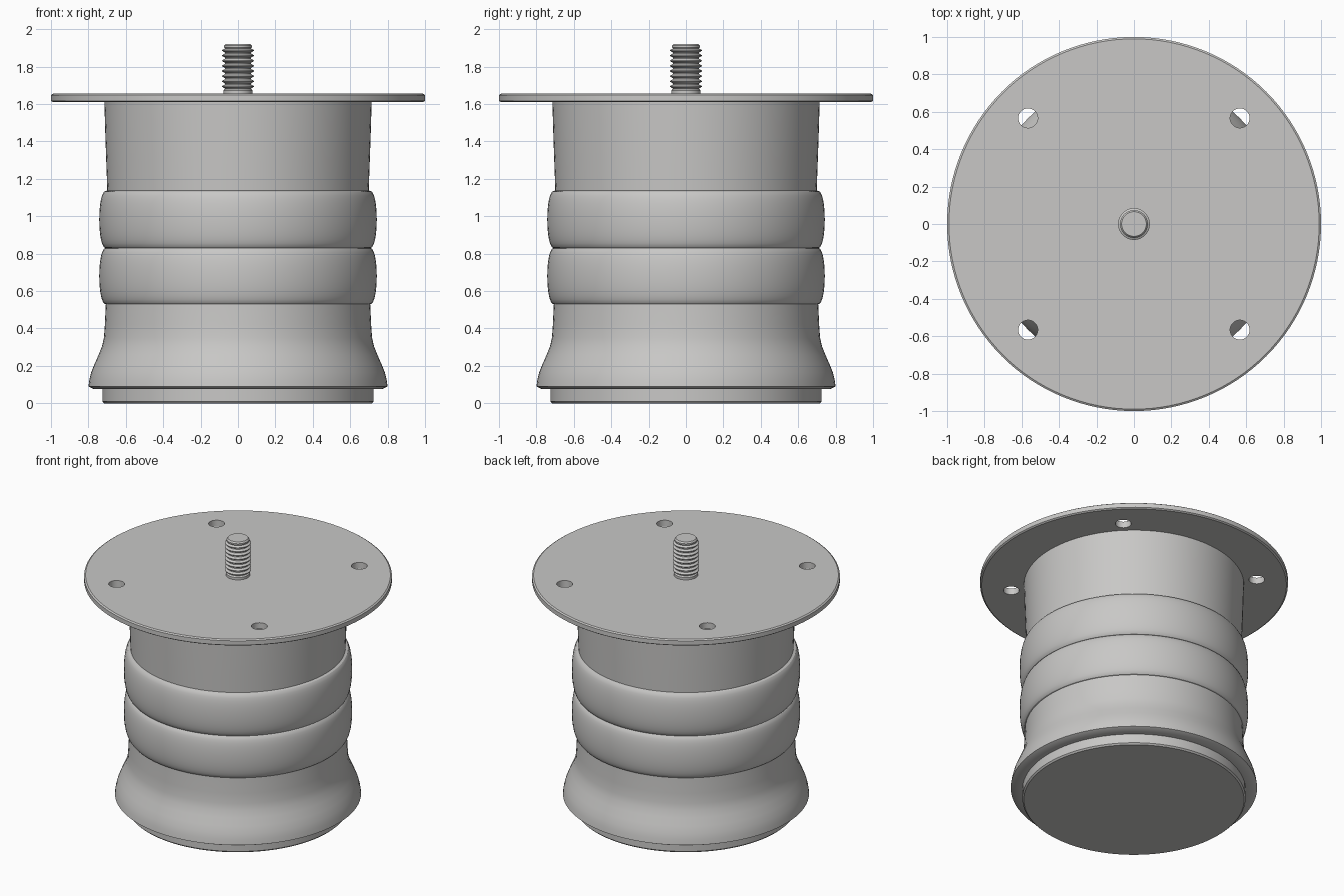
import bpy, bmesh, math
from mathutils import Vector

if "Cube" in bpy.data.objects:
    bpy.data.objects.remove(bpy.data.objects["Cube"], do_unlink=True)

grey = bpy.data.materials.new("light_grey")
grey.use_nodes = True
COLOUR = (0.58, 0.575, 0.565, 1)
grey.diffuse_color = COLOUR
grey.node_tree.nodes["Principled BSDF"].inputs["Base Color"].default_value = COLOUR


def lathe(name, profile, sides):
    """Solid of revolution from (radius, z) pairs listed bottom to top, capped at both ends."""
    bm = bmesh.new()
    rings = []
    for r, z in profile:
        rings.append([bm.verts.new((r * math.cos(a), r * math.sin(a), z))
                      for a in (math.tau * i / sides for i in range(sides))])
    for low, high in zip(rings, rings[1:]):
        for i in range(sides):
            j = (i + 1) % sides
            bm.faces.new((low[i], low[j], high[j], high[i]))
    bm.faces.new(rings[0][::-1])
    bm.faces.new(rings[-1])
    mesh = bpy.data.meshes.new(name)
    bm.to_mesh(mesh)
    bm.free()
    mesh.materials.append(grey)
    obj = bpy.data.objects.new(name, mesh)
    bpy.context.collection.objects.link(obj)
    return obj


def activate(obj):
    bpy.ops.object.select_all(action="DESELECT")
    obj.select_set(True)
    bpy.context.view_layer.objects.active = obj


def smooth(obj):
    activate(obj)
    bpy.ops.object.shade_smooth_by_angle(angle=math.radians(28))


def bulge(z0, z1, r_end, r_mid, steps=16):
    """Rounded band profile between two heights."""
    pts = []
    for i in range(steps + 1):
        a = math.pi * i / steps
        pts.append((r_end + (r_mid - r_end) * math.sin(a) ** 0.9,
                    (z0 + z1) / 2 - (z1 - z0) / 2 * math.cos(a)))
    return pts


# Body: foot, flared skirt, two bulging bands and tapered neck
foot = [(0.715, 0), (0.725, 0.01), (0.725, 0.075)]
skirt = [(0.77, 0.075), (0.80, 0.09), (0.795, 0.125), (0.785, 0.165), (0.767, 0.21),
         (0.745, 0.26), (0.727, 0.305), (0.717, 0.35), (0.712, 0.42)]
bands = bulge(0.53, 0.83, 0.707, 0.742) + bulge(0.83, 1.135, 0.707, 0.742)[1:]
neck = [(0.699, 1.137), (0.703, 1.25), (0.709, 1.42), (0.715, 1.62)]
smooth(lathe("body", foot + skirt + bands + neck, 96))

# Mounting plate with four bolt holes
plate = lathe("mounting_plate", [(0.99, 1.61), (1.0, 1.617), (1.0, 1.648), (0.99, 1.655)], 128)
for sx in (-1, 1):
    for sy in (-1, 1):
        cutter = lathe("hole_cutter", [(0.052, 1.5), (0.052, 1.75)], 32)
        cutter.location = Vector((0.566 * sx, 0.566 * sy, 0))
        cutter.hide_render = True
        activate(plate)
        mod = plate.modifiers.new("bolt_hole", "BOOLEAN")
        mod.operation = "DIFFERENCE"
        mod.solver = "EXACT"
        mod.object = cutter
        bpy.ops.object.modifier_apply(modifier=mod.name)
        bpy.data.objects.remove(cutter, do_unlink=True)
smooth(plate)

# Threaded stud: collar, repeated thread ridges and chamfered tip
stud = [(0.078, 1.64), (0.078, 1.672), (0.07, 1.68)]
pitch = 0.0275
for k in range(8):
    z = 1.68 + k * pitch
    stud += [(0.07, z + 0.003), (0.085, z + 0.012), (0.085, z + 0.016), (0.07, z + 0.025)]
stud += [(0.074, 1.903), (0.074, 1.912), (0.066, 1.922)]
smooth(lathe("threaded_stud", stud, 48))
